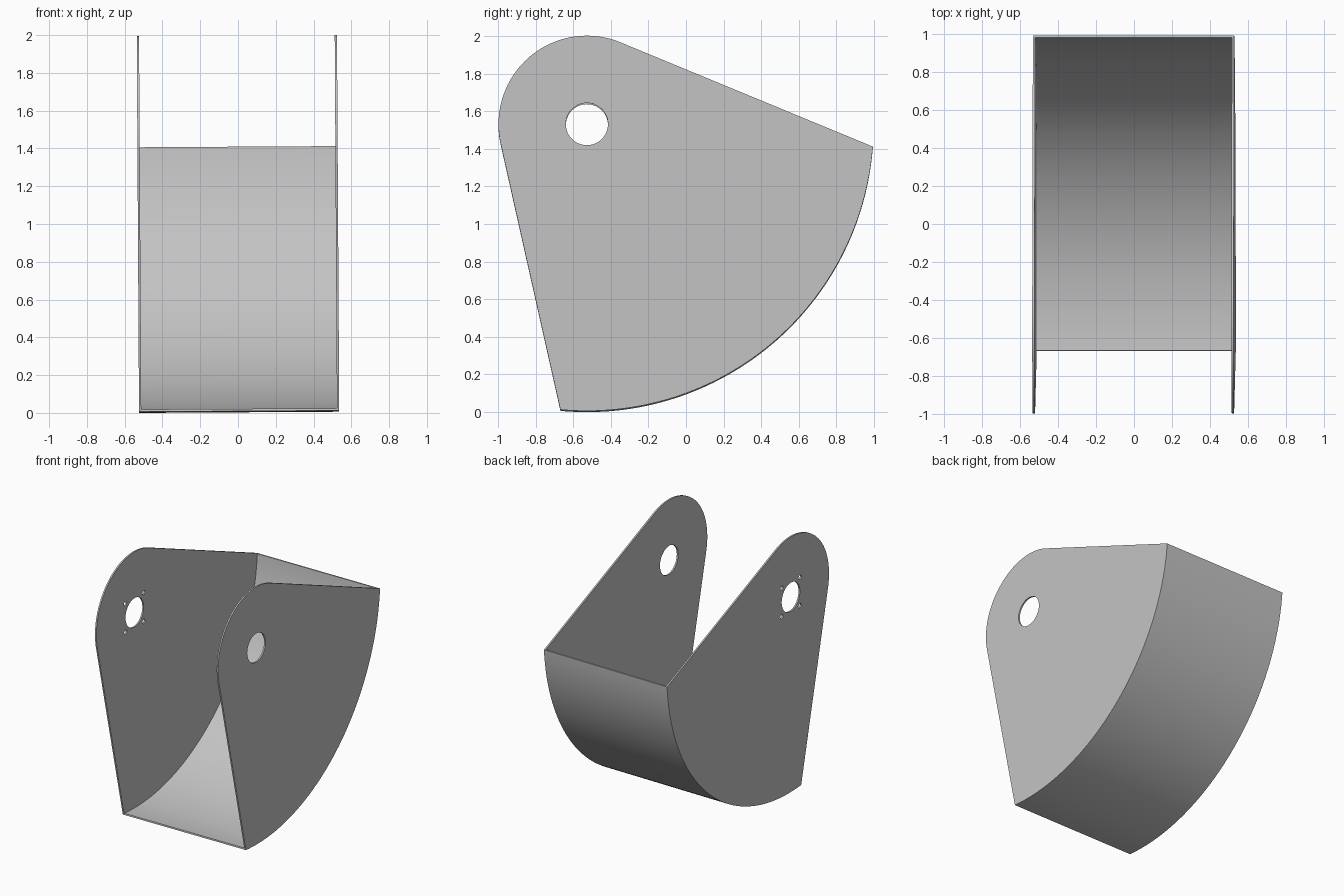
import bpy, bmesh
from math import sin, cos, acos, radians, degrees
from mathutils import Matrix, Vector

if "Cube" in bpy.data.objects:
    bpy.data.objects.remove(bpy.data.objects["Cube"], do_unlink=True)

PIVOT = (-0.527, 1.528)      # y, z of the pivot hole
R_TOP, R_BOWL = 0.47, 1.525  # rounded ear and curved floor
A_FRONT, A_BACK = -95.3, -4.5
HALF, THICK = 0.53, 0.012
TILT = (Matrix.Translation((0, 0, 1)) @ Matrix.Rotation(-0.006, 4, 'Y')
        @ Matrix.Translation((0, 0, -1)))

grey = bpy.data.materials.new("light_grey")
grey.use_nodes = True
COLOUR = (0.55, 0.55, 0.55, 1)
grey.diffuse_color = COLOUR
grey.node_tree.nodes["Principled BSDF"].inputs["Base Color"].default_value = COLOUR


def arc(radius, start, end, steps, centre=PIVOT):
    angles = [radians(start + (end - start) * i / steps) for i in range(steps + 1)]
    return [(centre[0] + radius * cos(a), centre[1] + radius * sin(a)) for a in angles]


def circle(centre, radius, steps):
    return arc(radius, 0, 360, steps, centre)[:-1]


def slab(name, loops, x, width):
    """Fill outline loops (the first is the border, others holes) and extrude along x."""
    bm = bmesh.new()
    edges = []
    for loop in loops:
        vs = [bm.verts.new((x, y, z)) for y, z in loop]
        edges += [bm.edges.new((v, vs[i - 1])) for i, v in enumerate(vs)]
    bmesh.ops.triangle_fill(bm, edges=edges, use_beauty=True)
    out = bmesh.ops.extrude_face_region(bm, geom=bm.faces[:], use_keep_orig=True)
    moved = [g for g in out["geom"] if isinstance(g, bmesh.types.BMVert)]
    bmesh.ops.translate(bm, verts=moved, vec=Vector((width, 0, 0)))
    bmesh.ops.recalc_face_normals(bm, faces=bm.faces[:])
    bm.transform(TILT)
    mesh = bpy.data.meshes.new(name)
    bm.to_mesh(mesh)
    bm.free()
    mesh.materials.append(grey)
    obj = bpy.data.objects.new(name, mesh)
    bpy.context.collection.objects.link(obj)
    bpy.ops.object.select_all(action='DESELECT')
    obj.select_set(True)
    bpy.context.view_layer.objects.active = obj
    bpy.ops.object.shade_smooth_by_angle(angle=radians(30))
    return obj


# Side plate outline: curved bottom joined by tangents to the rounded ear
tangent = degrees(acos(R_TOP / R_BOWL))
bowl = arc(R_BOWL, A_FRONT, A_BACK, 64)
ear = arc(R_TOP, A_BACK + tangent, 360 + A_FRONT - tangent, 48)
outline = bowl + ear
pivot_hole = circle(PIVOT, 0.112, 48)
bolt_holes = [circle((PIVOT[0] + 0.112 * sy, PIVOT[1] + 0.112 * sz), 0.017, 16)
              for sy in (-1, 1) for sz in (-1, 1)]

slab("left_side_plate", [outline, pivot_hole], HALF - THICK, THICK)
slab("right_side_plate", [outline, pivot_hole] + bolt_holes, -HALF, THICK)

# Curved floor between the plates
inner = arc(R_BOWL - THICK, A_BACK, A_FRONT, 64)
slab("curved_floor", [bowl + inner], -HALF + THICK, 2 * (HALF - THICK))
